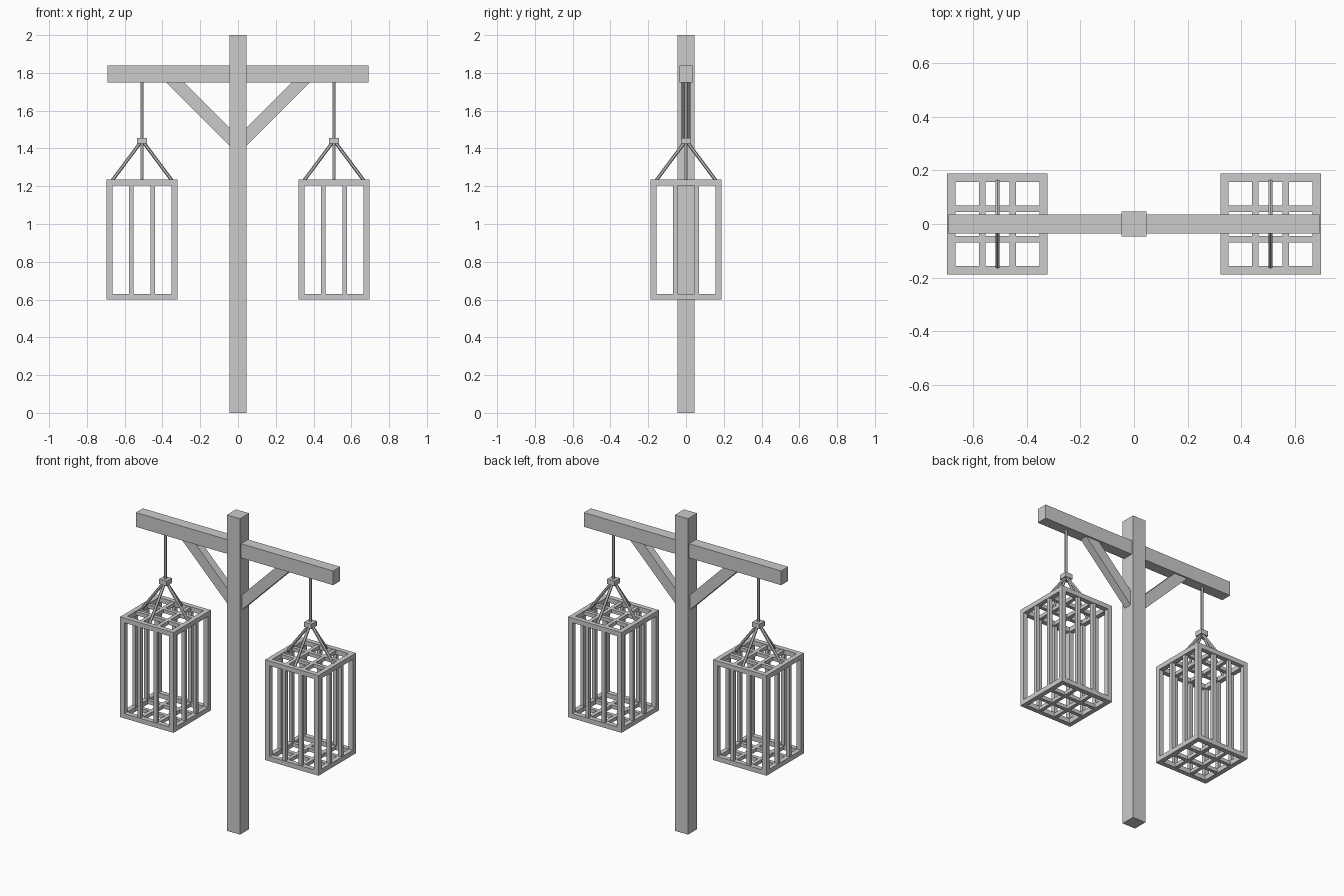
import bpy, bmesh
from mathutils import Vector, Matrix

if "Cube" in bpy.data.objects:
    bpy.data.objects.remove(bpy.data.objects["Cube"])


def finish(name, bm):
    bmesh.ops.recalc_face_normals(bm, faces=bm.faces[:])
    me = bpy.data.meshes.new(name)
    bm.to_mesh(me)
    bm.free()
    ob = bpy.data.objects.new(name, me)
    bpy.context.collection.objects.link(ob)
    return ob


def add_box(bm, x0, x1, y0, y1, z0, z1):
    m = Matrix.Translation(((x0 + x1) / 2, (y0 + y1) / 2, (z0 + z1) / 2))
    m = m @ Matrix.Diagonal((x1 - x0, y1 - y0, z1 - z0, 1))
    bmesh.ops.create_cube(bm, size=1, matrix=m)


def box(name, *b):
    bm = bmesh.new()
    add_box(bm, *b)
    return finish(name, bm)


def add_rod(bm, a, b, r, sides=6):
    a, b = Vector(a), Vector(b)
    d = b - a
    m = Matrix.Translation((a + b) / 2) @ d.to_track_quat('Z', 'Y').to_matrix().to_4x4()
    bmesh.ops.create_cone(bm, cap_ends=True, segments=sides, radius1=r, radius2=r,
                          depth=d.length, matrix=m)


# Post and crossbeam
box("post", -0.046, 0.046, -0.046, 0.046, 0, 2)
box("crossbeam", -0.691, 0.691, -0.035, 0.035, 1.748, 1.838)

# Diagonal braces: mitred profile extruded in y
for side, label in ((-1, "left"), (1, "right")):
    bm = bmesh.new()
    prof = [(0.04, 1.41), (0.38, 1.75), (0.285, 1.75), (0.04, 1.505)]
    f = bm.faces.new([bm.verts.new((side * x, -0.025, z)) for x, z in prof])
    ext = bmesh.ops.extrude_face_region(bm, geom=[f])["geom"]
    bmesh.ops.translate(bm, vec=(0, 0.05, 0),
                        verts=[v for v in ext if isinstance(v, bmesh.types.BMVert)])
    finish(label + "_brace", bm)

H, T, B = 0.187, 0.03, 0.0115    # cage half width, frame thickness, bar half width
Z0, Z1, S = 0.6, 1.235, 0.057    # cage bottom, cage top, bar spacing


def cage(cx, label):
    # Frame: four rails at top and bottom, four corner posts
    bm = bmesh.new()
    i = H - T
    for z in (Z0, Z1 - T):
        for s in (-1, 1):
            y = sorted((s * H, s * i))
            add_box(bm, -H, H, *y, z, z + T)
            add_box(bm, *y, -i, i, z, z + T)
    for sx in (-1, 1):
        for sy in (-1, 1):
            add_box(bm, *sorted((sx * H, sx * i)), *sorted((sy * H, sy * i)), Z0 + T, Z1 - T)
    finish(label + "_cage_frame", bm).location.x = cx

    # Bars: grates at top and bottom, two uprights on each side
    bm = bmesh.new()
    m = H - T / 2
    for p in (-S, S):
        for z in (Z0 + T / 2, Z1 - T / 2):
            add_box(bm, p - B, p + B, -i, i, z - B, z + B)
            add_box(bm, -i, i, p - B, p + B, z - B, z + B)
        for q in (-m, m):
            add_box(bm, p - B, p + B, q - B, q + B, Z0 + T, Z1 - T)
            add_box(bm, q - B, q + B, p - B, p + B, Z0 + T, Z1 - T)
    finish(label + "_cage_bars", bm).location.x = cx

    # Hanging rod, collar and four sling rods to the rail middles
    bm = bmesh.new()
    add_rod(bm, (0, 0, 1.44), (0, 0, 1.75), 0.009)
    finish(label + "_hanging_rod", bm).location.x = cx
    box(label + "_collar", -0.026, 0.026, -0.026, 0.026, 1.425, 1.456).location.x = cx
    bm = bmesh.new()
    for dx, dy in ((1, 0), (-1, 0), (0, 1), (0, -1)):
        add_rod(bm, (dx * 0.008, dy * 0.008, 1.432), (dx * 0.16, dy * 0.16, 1.228), 0.009)
    finish(label + "_sling", bm).location.x = cx


cage(-0.508, "left")
cage(0.508, "right")
